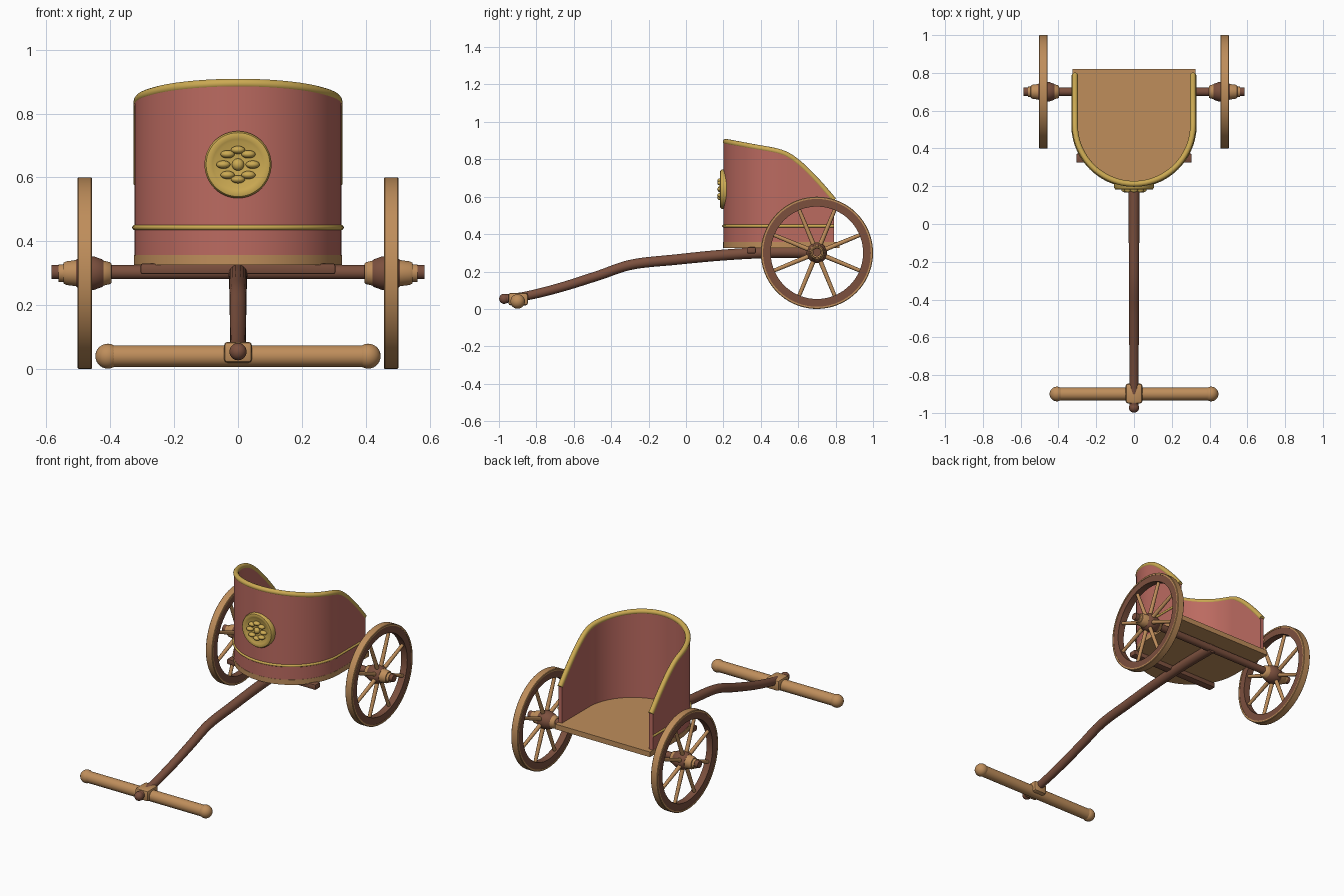
import bpy, bmesh, math
from mathutils import Vector, Matrix

if "Cube" in bpy.data.objects:
    bpy.data.objects.remove(bpy.data.objects["Cube"])


def material(name, rgb):
    m = bpy.data.materials.new(name)
    m.diffuse_color = (*rgb, 1)
    m.use_nodes = True
    m.node_tree.nodes["Principled BSDF"].inputs["Base Color"].default_value = m.diffuse_color
    return m


RED = material("red paint", (0.50, 0.145, 0.118))
TAN = material("light wood", (0.52, 0.27, 0.105))
BROWN = material("dark wood", (0.20, 0.08, 0.048))
GOLD = material("gold trim", (0.60, 0.40, 0.085))


def finish(name, bm, mat, angle=40):
    bmesh.ops.recalc_face_normals(bm, faces=bm.faces)
    me = bpy.data.meshes.new(name)
    bm.to_mesh(me)
    bm.free()
    ob = bpy.data.objects.new(name, me)
    bpy.context.collection.objects.link(ob)
    me.materials.append(mat)
    bpy.ops.object.select_all(action='DESELECT')
    bpy.context.view_layer.objects.active = ob
    ob.select_set(True)
    bpy.ops.object.shade_smooth_by_angle(angle=math.radians(angle))
    return ob


def loft(bm, rings, closed=False):
    """Skin rings of points; cap the ends, or close into a loop."""
    vs = [[bm.verts.new(p) for p in r] for r in rings]
    n = len(vs[0])
    for i in range(len(vs) if closed else len(vs) - 1):
        a, b = vs[i], vs[(i + 1) % len(vs)]
        for j in range(n):
            k = (j + 1) % n
            bm.faces.new((a[j], a[k], b[k], b[j]))
    if not closed:
        bm.faces.new(vs[0])
        bm.faces.new(vs[-1])


def lathe(name, profile, centre, axis, mat, closed=False, seg=48):
    """profile = (offset along axis, radius)."""
    rot = Vector((0, 0, 1)).rotation_difference(Vector(axis)).to_matrix()
    bm = bmesh.new()
    loft(bm, [[Vector(centre) + rot @ Vector((r * math.cos(t), r * math.sin(t), h))
               for t in (2 * math.pi * k / seg for k in range(seg))]
              for h, r in profile], closed)
    return finish(name, bm, mat)


def tube(name, pts, radii, mat, seg=14):
    pts = [Vector(p) for p in pts]
    bm, rings = bmesh.new(), []
    for i, p in enumerate(pts):
        t = (pts[min(i + 1, len(pts) - 1)] - pts[max(i - 1, 0)]).normalized()
        side = t.cross(Vector((0, 0, 1))).normalized()
        up = side.cross(t)
        rings.append([p + radii[i] * (side * math.cos(a) + up * math.sin(a))
                      for a in (2 * math.pi * k / seg for k in range(seg))])
    loft(bm, rings)
    return finish(name, bm, mat)


def box(name, lo, hi, mat, bevel=0.006):
    bm = bmesh.new()
    lo, hi = Vector(lo), Vector(hi)
    bmesh.ops.create_cube(bm, size=1, matrix=Matrix.Translation((lo + hi) / 2)
                          @ Matrix.Diagonal((*(hi - lo), 1)))
    bmesh.ops.bevel(bm, geom=bm.edges[:], offset=bevel, segments=2,
                    profile=0.5, affect='EDGES')
    return finish(name, bm, mat)


def ball(name, centre, size, mat):
    bm = bmesh.new()
    bmesh.ops.create_uvsphere(bm, u_segments=24, v_segments=14, radius=1,
                              matrix=Matrix.Translation(centre) @ Matrix.Diagonal((*size, 1)))
    return finish(name, bm, mat, 60)


def smooth_path(keys, steps=8):
    """Catmull-Rom through key tuples."""
    k = [Vector(p) for p in keys]
    k = [2 * k[0] - k[1]] + k + [2 * k[-1] - k[-2]]
    out = []
    for i in range(1, len(k) - 2):
        a, b, c, d = k[i - 1:i + 3]
        for s in range(steps):
            t = s / steps
            out.append(0.5 * (2 * b + (c - a) * t + (2 * a - 5 * b + 4 * c - d) * t * t
                              + (3 * b - a - 3 * c + d) * t ** 3))
    return out + [k[-2]]


# Horseshoe plan of the body, open at the back
YC = 0.525


def plan(r, back=0.79):
    n, m = 14, 48
    right = [(r, back + (YC - back) * i / n) for i in range(n)]
    arc = [(r * math.cos(a), YC - r * math.sin(a))
           for a in (math.pi * i / m for i in range(m + 1))]
    return right + arc + [(-x, y) for x, y in reversed(right)]


TOP = smooth_path([(0.19, 0.898), (0.35, 0.868), (0.51, 0.836), (0.60, 0.782),
                   (0.70, 0.685), (0.80, 0.57)])


def top_z(y):
    for a, b in zip(TOP, TOP[1:]):
        if y <= b.x:
            return a.y + (b.y - a.y) * (y - a.x) / (b.x - a.x)
    return TOP[-1].y


# Curved body wall
bm = bmesh.new()
mid = plan(0.3125)
loft(bm, [[(*o, 0.35), (*o, top_z(c[1])), (*i, top_z(c[1])), (*i, 0.35)]
          for o, i, c in zip(plan(0.325), plan(0.30), mid)])
finish("body_wall", bm, RED)

# Gold top rail and lower band
tube("top_rail", [(x, y, top_z(y)) for x, y in mid], [0.0155] * len(mid), GOLD)
band = plan(0.324)
tube("lower_band", [(x, y, 0.443) for x, y in band], [0.008] * len(band), GOLD, 10)

# Floor
bm = bmesh.new()
outline = plan(0.326, 0.82)
loft(bm, [[(*p, z) for p in outline] for z in (0.325, 0.357)])
finish("floor", bm, TAN)

# Gold medallion with raised border and petals
lathe("medallion", [(-0.022, 0.105), (0.004, 0.105), (0.011, 0.100), (0.013, 0.092),
                    (0.010, 0.080), (0.006, 0.072), (0.005, 0.002)],
      (0, 0.195, 0.64), (0, -1, 0), GOLD)
ball("medallion_centre", (0, 0.187, 0.64), (0.019, 0.018, 0.019), GOLD)
for i in range(8):
    a = i * math.pi / 4
    ball("medallion_petal", (0.046 * math.cos(a), 0.185, 0.64 + 0.046 * math.sin(a)),
         (0.022, 0.018, 0.0125), GOLD)

# Undercarriage: axle, front crossbar, draught pole
lathe("axle", [(-0.585, 0.022), (0.585, 0.022)], (0, 0.7, 0.303), (1, 0, 0), BROWN)
box("front_crossbar", (-0.305, 0.325, 0.297), (0.305, 0.373, 0.33), BROWN)
path = smooth_path([(0, 0.71, 0.303), (0, 0.45, 0.302), (0, 0.2, 0.288), (0, -0.05, 0.264),
                    (0, -0.29, 0.237), (0, -0.47, 0.178), (0, -0.67, 0.115),
                    (0, -0.85, 0.07), (0, -0.97, 0.054)])
tube("draught_pole", path, [0.031 - 0.008 * i / (len(path) - 1) for i in range(len(path))],
     BROWN, 20)
ball("pole_tip", (0, -0.972, 0.054), (0.027, 0.027, 0.027), BROWN)

# Yoke bar with rounded ends and a centre block
lathe("yoke_bar", [(-0.41, 0.034), (0.41, 0.034)], (0, -0.9, 0.04), (1, 0, 0), TAN)
box("yoke_block", (-0.044, -0.95, 0.019), (0.044, -0.845, 0.085), TAN, 0.012)

for s, side in ((-1, "left"), (1, "right")):
    ball(side + "_yoke_end", (s * 0.408, -0.9, 0.04), (0.039, 0.039, 0.039), TAN)
    # Wheel: tyre, felloe, hub, collars and spokes
    c, ax = (s * 0.48, 0.7, 0.3), (s, 0, 0)
    lathe(side + "_tyre", [(-0.023, 0.288), (-0.023, 0.297), (-0.020, 0.3), (0.020, 0.3),
                           (0.023, 0.297), (0.023, 0.288)], c, ax, TAN, True, 72)
    lathe(side + "_wheel_rim", [(-0.021, 0.247), (-0.021, 0.29), (0.021, 0.29),
                                (0.021, 0.247)], c, ax, BROWN, True, 72)
    lathe(side + "_hub", [(-0.062, 0.036), (-0.055, 0.043), (-0.03, 0.052), (0, 0.055),
                          (0.015, 0.050), (0.027, 0.042)], c, ax, BROWN)
    lathe(side + "_inner_collar", [(-0.083, 0.030), (-0.080, 0.034), (-0.055, 0.040)],
          c, ax, TAN)
    lathe(side + "_outer_collar", [(0.02, 0.042), (0.058, 0.037), (0.066, 0.033),
                                   (0.067, 0.028), (0.082, 0.027)], c, ax, TAN)
    for i in range(8):
        a = (i + 0.5) * math.pi / 4
        lathe(side + "_spoke", [(0.04, 0.0125), (0.255, 0.010)], c,
              (0, math.cos(a), math.sin(a)), TAN, seg=12)
